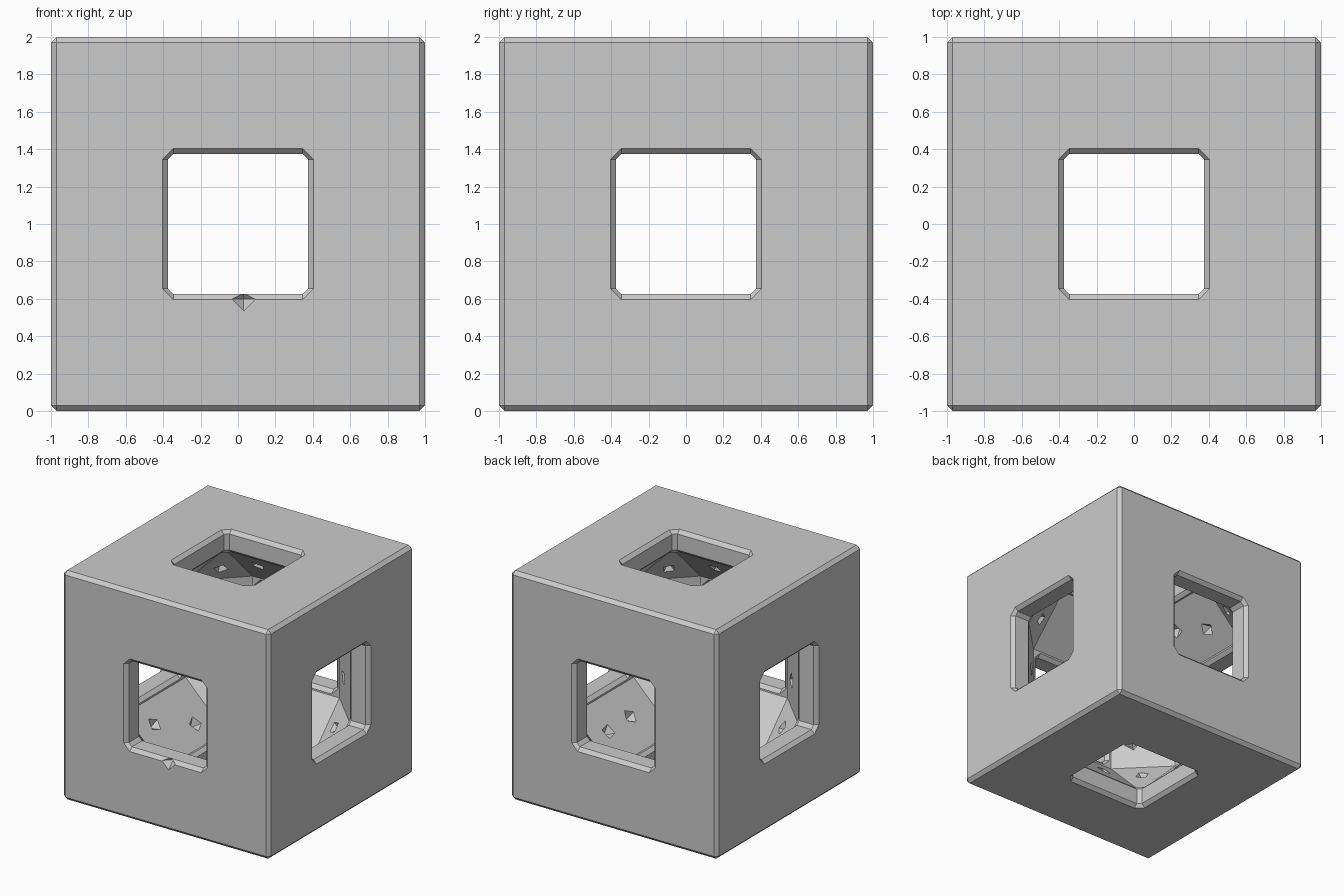
import bpy
import bmesh
import random
from itertools import product
from mathutils import Matrix, Vector

random.seed(4)
if "Cube" in bpy.data.objects:
    bpy.data.objects.remove(bpy.data.objects["Cube"], do_unlink=True)

grey = bpy.data.materials.new("plain grey")
grey.use_nodes = True
grey.diffuse_color = (0.6, 0.6, 0.6, 1)
grey.node_tree.nodes["Principled BSDF"].inputs["Base Color"].default_value = (0.6, 0.6, 0.6, 1)

CENTRE = Vector((0, 0, 1))
AXES = [s * Vector(row) for row in Matrix.Identity(3) for s in (-1, 1)]


def make_object(name, bm):
    bmesh.ops.recalc_face_normals(bm, faces=bm.faces)
    mesh = bpy.data.meshes.new(name)
    bm.to_mesh(mesh)
    bm.free()
    mesh.materials.append(grey)
    obj = bpy.data.objects.new(name, mesh)
    obj.location = CENTRE
    bpy.context.collection.objects.link(obj)
    return obj


def ring(bm, rot, depth, half, cut):
    # Square outline with cut corners, at a depth along the axis
    h, c = half, half - cut
    outline = [(h, -c), (h, c), (c, h), (-c, h), (-h, c), (-h, -c), (-c, -h), (c, -h)]
    return [bm.verts.new(rot @ Vector((a, b, depth))) for a, b in outline]


# Solid block with chamfered edges
bm = bmesh.new()
bmesh.ops.create_cube(bm, size=2)
bmesh.ops.bevel(bm, geom=bm.edges[:], offset=0.03, offset_type='OFFSET',
                segments=1, affect='EDGES', clamp_overlap=True)
block = make_object("hollow_block", bm)

# Faceted inner cavity: a box with broad chamfers
bm = bmesh.new()
for i in range(3):
    for signs in product((-1, 1), repeat=3):
        size = [0.42] * 3
        size[i] = 0.8
        bm.verts.new([s * v for s, v in zip(signs, size)])
bmesh.ops.convex_hull(bm, input=bm.verts[:])
bmesh.ops.dissolve_limit(bm, angle_limit=0.01, verts=bm.verts[:], edges=bm.edges[:])
cavity = make_object("cavity_cutter", bm)

# Window through every side, flared at both rims
bm = bmesh.new()
profile = [(1.01, 0.415, 0.07), (0.97, 0.375, 0.03), (0.83, 0.375, 0.03), (0.79, 0.415, 0.07)]
for axis in AXES:
    rot = Vector((0, 0, 1)).rotation_difference(axis).to_matrix()
    rings = [ring(bm, rot, *step) for step in profile]
    for upper, lower in zip(rings, rings[1:]):
        for k in range(8):
            n = (k + 1) % 8
            bm.faces.new((upper[k], upper[n], lower[n], lower[k]))
    bm.faces.new(rings[0])
    bm.faces.new(rings[-1])
windows = make_object("window_cutter", bm)

# Small pointed pits in the inner chamfers, and one nick in the front sill
bm = bmesh.new()


def pit(place, normal, radius):
    rot = Vector((0, 0, 1)).rotation_difference(normal).to_matrix().to_4x4()
    turn = Matrix.Rotation(random.uniform(0, 1.5), 4, 'Z')
    bmesh.ops.create_uvsphere(bm, u_segments=4, v_segments=2, radius=radius,
                              matrix=Matrix.Translation(place) @ rot @ turn)


for i, first in enumerate(AXES):
    for second in AXES[i + 1:]:
        if abs(first.dot(second)) < 0.5:
            along = first.cross(second)
            for side in (-1, 1):
                shift = along * (side * 0.16 + random.uniform(-0.05, 0.05))
                slide = (first - second) * random.uniform(-0.08, 0.08)
                pit((first + second) * 0.61 + shift + slide, first + second, 0.065)
for signs in product((-1, 1), repeat=3):
    corner = Vector(signs)
    pit(corner * 0.547, corner, 0.06)
bmesh.ops.create_uvsphere(bm, u_segments=4, v_segments=2, radius=0.065,
                          matrix=Matrix.Translation((0.03, -1, -0.4)))
pits = make_object("pit_cutter", bm)

# Carve the block
for cutter in (cavity, windows, pits):
    mod = block.modifiers.new(cutter.name, 'BOOLEAN')
    mod.operation = 'DIFFERENCE'
    mod.solver = 'EXACT'
    mod.object = cutter
bpy.context.view_layer.update()
evaluated = block.evaluated_get(bpy.context.evaluated_depsgraph_get())
carved = bpy.data.meshes.new_from_object(evaluated)
block.modifiers.clear()
block.data = carved
carved.materials.clear()
carved.materials.append(grey)
for face in carved.polygons:
    face.material_index = 0
    face.use_smooth = False
for cutter in (cavity, windows, pits):
    bpy.data.objects.remove(cutter, do_unlink=True)
